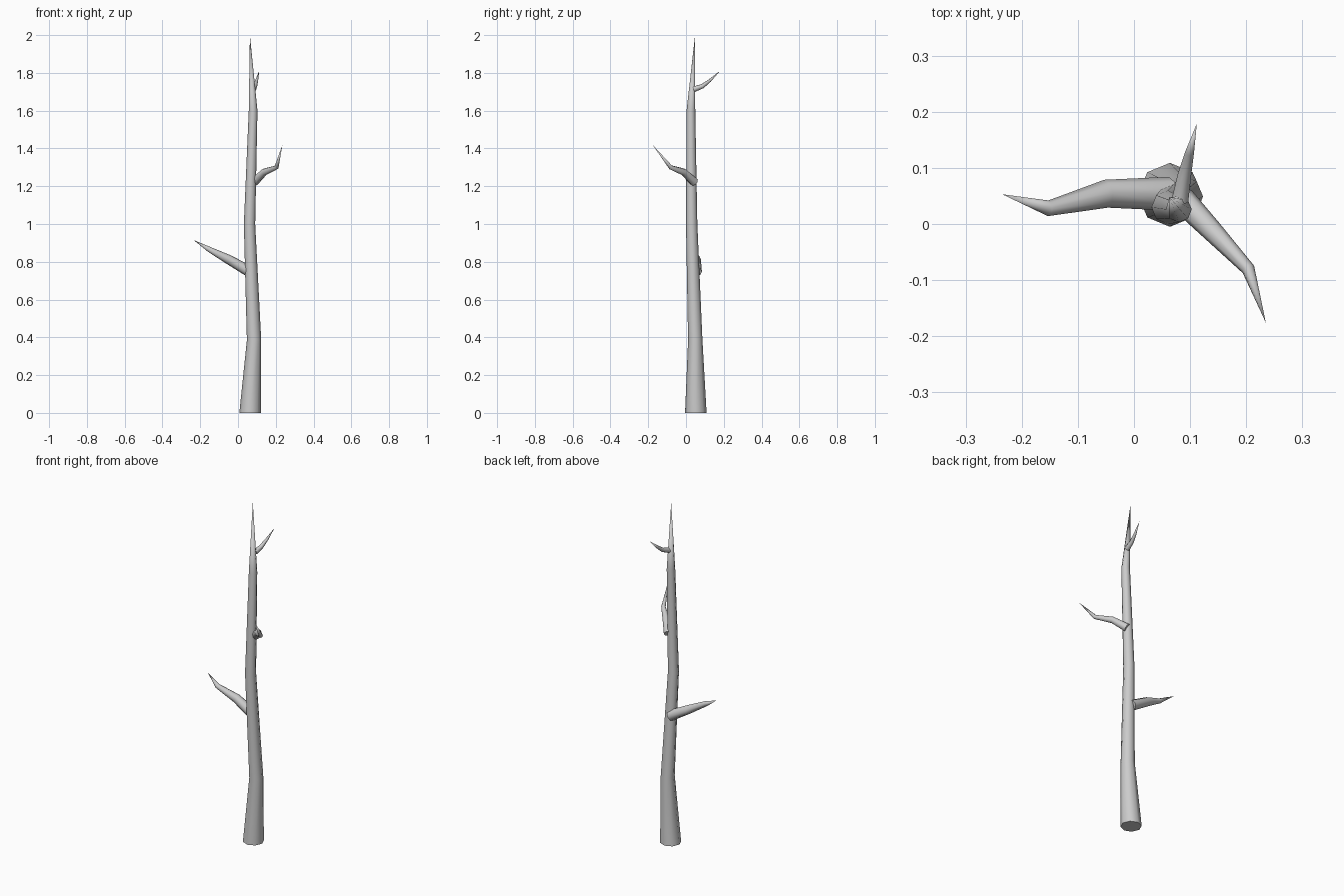
import bpy, bmesh, math
from mathutils import Vector

if "Cube" in bpy.data.objects:
    bpy.data.objects.remove(bpy.data.objects["Cube"])


def limb(name, stations, sides=8, base_normal=None):
    """Tapered tube through (x, y, z, radius) stations, last one a sharp tip."""
    pts = [Vector(s[:3]) for s in stations]
    bm = bmesh.new()
    rings = []
    for i, s in enumerate(stations[:-1]):
        # ring plane follows the averaged direction of neighbouring segments
        out = (pts[i + 1] - pts[i]).normalized()
        inc = (pts[i] - pts[i - 1]).normalized() if i else out
        t = (out + inc).normalized()
        if i == 0 and base_normal:
            t = Vector(base_normal)
        ref = Vector((0, 1, 0)) if abs(t.z) > 0.8 else Vector((0, 0, 1))
        u = ref.cross(t).normalized()
        v = t.cross(u)
        ring = []
        for k in range(sides):
            a = 2 * math.pi * k / sides
            ring.append(bm.verts.new(pts[i] + s[3] * (u * math.cos(a) + v * math.sin(a))))
        rings.append(ring)
    tip = bm.verts.new(pts[-1])
    for k in range(sides):
        n = (k + 1) % sides
        for a, b in zip(rings, rings[1:]):
            bm.faces.new((a[k], a[n], b[n], b[k]))
        bm.faces.new((rings[-1][k], rings[-1][n], tip))
    bm.faces.new(rings[0][::-1])
    for f in bm.faces:
        f.smooth = len(f.verts) < sides
    for e in bm.edges:
        if any(len(f.verts) == sides for f in e.link_faces):
            e.smooth = False
    me = bpy.data.meshes.new(name)
    bm.to_mesh(me)
    bm.free()
    ob = bpy.data.objects.new(name, me)
    bpy.context.collection.objects.link(ob)
    return ob


# Slightly crooked trunk
limb("trunk", [(0.064, 0.052, 0, 0.057), (0.085, 0.049, 0.385, 0.038),
               (0.061, 0.030, 1.0, 0.030), (0.080, 0.026, 1.6, 0.023),
               (0.063, 0.048, 2.0, 0)], base_normal=(0, 0, 1))

# Lower left branch
limb("lower_branch", [(0.062, 0.054, 0.748, 0.030), (-0.05, 0.054, 0.812, 0.025),
                      (-0.153, 0.028, 0.866, 0.014), (-0.235, 0.053, 0.915, 0)])

# Middle right branch
limb("middle_branch", [(0.085, 0.044, 1.222, 0.024), (0.139, -0.012, 1.275, 0.019),
                       (0.204, -0.081, 1.300, 0.012), (0.235, -0.176, 1.418, 0)])

# Upper back twig
limb("upper_twig", [(0.082, 0.042, 1.713, 0.015), (0.090, 0.088, 1.730, 0.012),
                    (0.099, 0.127, 1.760, 0.008), (0.112, 0.179, 1.81, 0)])
